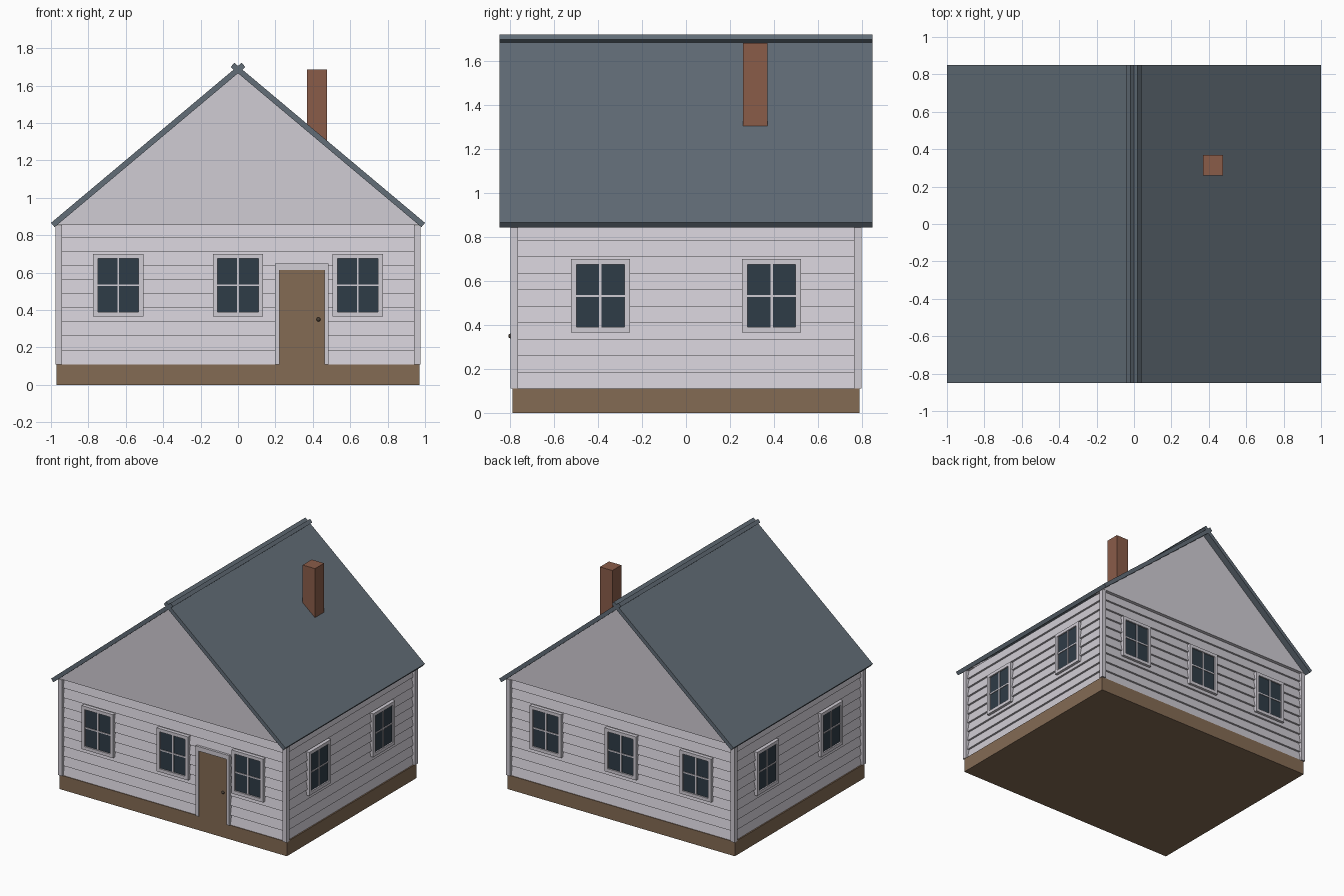
import bpy, bmesh
from math import cos, sin, tan, radians
from mathutils import Matrix, Vector

cube = bpy.data.objects.get("Cube")
if cube:
    bpy.data.objects.remove(cube, do_unlink=True)


def material(name, hex_code):
    channels = [int(hex_code[i:i + 2], 16) / 255 for i in (0, 2, 4)]
    rgba = [c / 12.92 if c < 0.04 else ((c + 0.055) / 1.055) ** 2.4 for c in channels] + [1]
    mat = bpy.data.materials.new(name)
    mat.use_nodes = True
    mat.diffuse_color = rgba
    mat.node_tree.nodes["Principled BSDF"].inputs["Base Color"].default_value = rgba
    return mat


WHITE = material("pale siding", "d0ccd4")
WOOD = material("brown wood", "846b54")
SLATE = material("slate roof", "626d77")
GLASS = material("dark glass", "2f3c47")
BRICK = material("red brick", "8a5c49")
METAL = material("dark metal", "4a4036")

HX, HY = 0.975, 0.80      # half size of the house over its corner boards
BASE, EAVE = 0.11, 0.86   # top of the foundation, top of the siding


def finish(name, bm, mat, matrix=None):
    bmesh.ops.recalc_face_normals(bm, faces=bm.faces)
    mesh = bpy.data.meshes.new(name)
    bm.to_mesh(mesh)
    bm.free()
    mesh.materials.append(mat)
    obj = bpy.data.objects.new(name, mesh)
    bpy.context.collection.objects.link(obj)
    if matrix:
        obj.matrix_world = matrix
    return obj


def add_box(bm, x, y, z):
    """Box from (low, high) ranges on each axis."""
    verts = bmesh.ops.create_cube(bm, size=1)["verts"]
    for v in verts:
        v.co = Vector([(lo + hi) / 2 + c * (hi - lo) for c, (lo, hi) in zip(v.co, (x, y, z))])


def boxes(name, mat, *ranges, matrix=None):
    bm = bmesh.new()
    for r in ranges:
        add_box(bm, *r)
    return finish(name, bm, mat, matrix)


def prism(name, mat, profile, y0, y1):
    """Extrude an x-z profile along y."""
    bm = bmesh.new()
    face = bm.faces.new([bm.verts.new((x, y0, z)) for x, z in profile])
    out = bmesh.ops.extrude_face_region(bm, geom=[face])["geom"]
    bmesh.ops.translate(bm, vec=(0, y1 - y0, 0),
                        verts=[v for v in out if isinstance(v, bmesh.types.BMVert)])
    return finish(name, bm, mat)


# Foundation
boxes("foundation", WOOD, ((-0.97, 0.97), (-0.79, 0.79), (0, BASE)))

# Lapped siding: each board leans out to a lip at its lower edge
BOARDS = 10
bm = bmesh.new()
previous = None
for i in range(BOARDS):
    for step, inset in ((0, 0.015), (1, 0.03)):
        z = BASE + (EAVE - BASE) * (i + step) / BOARDS
        x, y = HX - inset, HY - inset
        ring = [bm.verts.new(p) for p in ((-x, -y, z), (x, -y, z), (x, y, z), (-x, y, z))]
        if previous:
            for k in range(4):
                n = (k + 1) % 4
                bm.faces.new((previous[k], previous[n], ring[n], ring[k]))
        previous = ring
finish("siding", bm, WHITE)

# Corner boards
for x_name, sx in (("left", 1), ("right", -1)):
    for y_name, sy in (("front", -1), ("back", 1)):
        boxes(f"{y_name}_{x_name}_corner_board", WHITE,
              (sorted((sx * (HX - 0.033), sx * HX)), sorted((sy * (HY - 0.035), sy * HY)),
               (BASE, 0.852)))

# Roof slabs, crossing each other at the ridge
SLOPE = radians(40)
THICK = 0.03
RUN = 1.02
eave_z = 0.866
dx, dz = THICK * sin(SLOPE), THICK * cos(SLOPE)
top_z = eave_z + RUN * tan(SLOPE)
for name, s in (("left", 1), ("right", -1)):
    profile = [(1, eave_z), (1 - RUN, top_z), (1 - RUN - dx, top_z - dz), (1 - dx, eave_z - dz)]
    prism(f"{name}_roof_slab", SLATE, [(s * x, z) for x, z in profile], -0.85, 0.85)

# Gables
peak = eave_z + tan(SLOPE) - THICK / cos(SLOPE) + 0.008
foot = 0.855
half = (peak - foot) / tan(SLOPE)
for name, s in (("front", -1), ("back", 1)):
    prism(f"{name}_gable", WHITE, [(-half, foot), (half, foot), (0, peak)],
          s * 0.70, s * 0.798)

# Chimney
boxes("chimney", BRICK, ((0.37, 0.475), (0.26, 0.37), (1.2, 1.685)))


def frame(name, w, z0, z1, border, matrix, sill=True):
    """Surround in wall space: x along the wall, -y outward, y = 0 at the trim face."""
    y = (0, 0.035)
    parts = [((-w, -w + border), y, (z0, z1)), ((w - border, w), y, (z0, z1)),
             ((-w + border, w - border), y, (z1 - border, z1))]
    if sill:
        parts.append(((-w + border, w - border), y, (z0, z0 + border)))
    boxes(name + "_frame", WHITE, *parts, matrix=matrix)


def window(name, matrix):
    w, z0, z1, border = 0.134, 0.365, 0.70, 0.025
    frame(name, w, z0, z1, border, matrix)
    a, b, c = w - border, z0 + border, z1 - border
    boxes(name + "_glass", GLASS, ((-a, a), (0.011, 0.035), (b, c)), matrix=matrix)
    mid, bar = (b + c) / 2, 0.005
    boxes(name + "_glazing_bars", WHITE, ((-bar, bar), (0.005, 0.012), (b, c)),
          ((-a, a), (0.0055, 0.012), (mid - bar, mid + bar)), matrix=matrix)


def on_wall(degrees, along, distance):
    return (Matrix.Rotation(radians(degrees), 4, "Z")
            @ Matrix.Translation((along, -distance, 0)))


# Windows on all four walls
walls = (("front", 0, HY, (-0.64, 0, 0.64)), ("back", 180, HY, (-0.64, 0, 0.64)),
         ("left", 90, HX, (-0.39, 0.39)), ("right", -90, HX, (-0.39, 0.39)))
for wall, degrees, distance, places in walls:
    for i, along in enumerate(places):
        window(f"{wall}_window_{i + 1}", on_wall(degrees, along, distance))

# Front door
door = on_wall(0, 0.342, HY)
frame("door", 0.143, BASE, 0.65, 0.023, door, sill=False)
boxes("door_head", WHITE, ((-0.12, 0.12), (0.001, 0.03), (0.615, 0.63)), matrix=door)
boxes("door_panel", WOOD, ((-0.12, 0.12), (0.009, 0.035), (BASE, 0.617)), matrix=door)
bm = bmesh.new()
bmesh.ops.create_uvsphere(bm, u_segments=12, v_segments=8, radius=0.011)
knob = finish("door_knob", bm, METAL, Matrix.Translation((0.43, -0.798, 0.35)))
for poly in knob.data.polygons:
    poly.use_smooth = True
